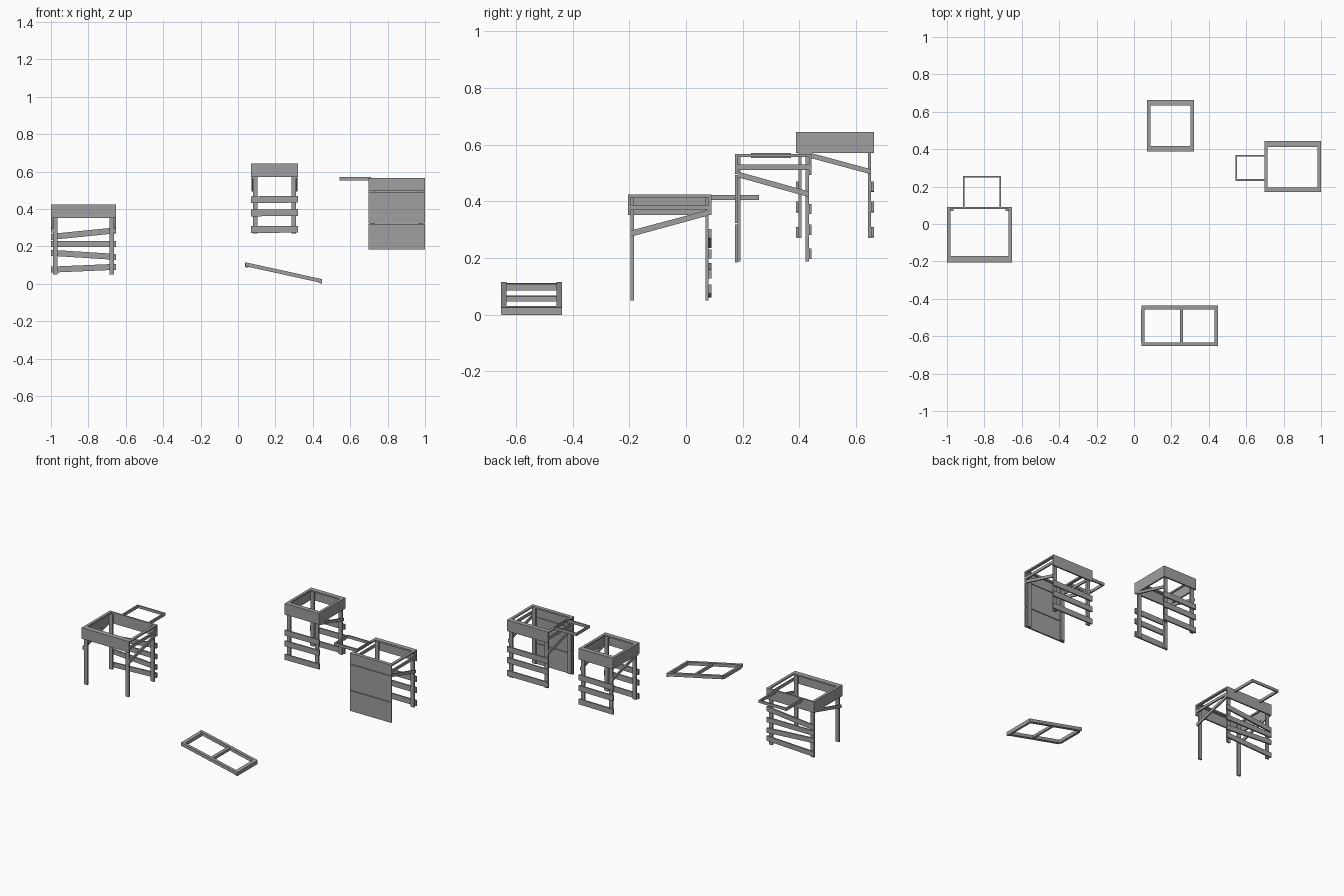
import bpy
import math
from mathutils import Vector

cube = bpy.data.objects.get("Cube")
if cube:
    bpy.data.objects.remove(cube, do_unlink=True)

grey = bpy.data.materials.new("weathered_grey")
grey.use_nodes = True
grey.diffuse_color = (0.35, 0.35, 0.35, 1)
grey.node_tree.nodes["Principled BSDF"].inputs["Base Color"].default_value = (0.35, 0.35, 0.35, 1)

CORNERS = [(0, 0), (1, 0), (1, 1), (0, 1)]


def finish(name, verts, faces):
    mesh = bpy.data.meshes.new(name)
    mesh.from_pydata(verts, [], faces)
    mesh.materials.append(grey)
    obj = bpy.data.objects.new(name, mesh)
    bpy.context.collection.objects.link(obj)


def board(name, x, y, z, z_end=None, along="x"):
    """Box from ranges; z_end gives the height range at the far end of a sloping board."""
    z_end = z_end or z
    verts = []
    for level in (0, 1):
        for i, j in CORNERS:
            far = i if along == "x" else j
            verts.append((x[i], y[j], (z_end if far else z)[level]))
    faces = [(3, 2, 1, 0), (4, 5, 6, 7)]
    faces += [(k, (k + 1) % 4, (k + 1) % 4 + 4, k + 4) for k in range(4)]
    finish(name, verts, faces)


def frame(name, x, y, z, side, front, back):
    """Flat rectangular frame made of four bars."""
    inner = (y[0] + front, y[1] - back)
    board(name + "_front_bar", x, (y[0], inner[0]), z)
    if back:
        board(name + "_back_bar", x, (inner[1], y[1]), z)
    board(name + "_right_bar", (x[0], x[0] + side), inner, z)
    board(name + "_left_bar", (x[1] - side, x[1]), inner, z)


def tower(name, x, y, base, top, front_bar, back_bar, panels, front_z, back_z, rails):
    """Legs, rim, apron panels and side braces shared by the three towers."""
    t = 0.01
    slab = (top - t, top)
    apron = (top - 0.073, top - t)
    frame(name + "_rim", x, y, slab, 0.018, front_bar, back_bar)
    # legs
    for side, lx in (("right", (x[0] + t, x[0] + 0.035)), ("left", (x[1] - 0.035, x[1] - t))):
        board(f"{name}_{side}_front_leg", lx, (y[0] + t, y[0] + 0.021), (base, slab[0]))
        board(f"{name}_{side}_back_leg", lx, (y[1] - 0.021, y[1] - t), (base, slab[0]))
    # apron panels
    if "front" in panels:
        board(name + "_front_panel", x, (y[0], y[0] + t), apron)
    if "back" in panels:
        board(name + "_back_panel", x, (y[1] - t, y[1]), apron)
    inside = (y[0] + t, y[1] - t)
    for side, px, bx in (("right", (x[0], x[0] + t), (x[0] + 0.001, x[0] + t)),
                         ("left", (x[1] - t, x[1]), (x[1] - t, x[1] - 0.001))):
        if side in panels:
            board(f"{name}_{side}_panel", px, inside, apron)
        if side in rails:
            board(f"{name}_{side}_rail", bx, inside, (top - 0.055, top - 0.037))
        board(f"{name}_{side}_brace", bx, inside, front_z, back_z, "y")


# open tower with uneven slats
AX, AY = (-1.0, -0.652), (-0.205, 0.09)
tower("wide_tower", AX, AY, 0.05, 0.424, 0.034, 0.01, ("front", "back", "right"),
      (0.275, 0.297), (0.35, 0.37), ("left",))
for n, (a, b) in enumerate([(0.06, 0.075), (0.15, 0.128), (0.198, 0.198), (0.235, 0.27)]):
    board(f"wide_tower_slat_{n + 1}", AX, (0.08, 0.09), (a, a + 0.032), (b, b + 0.032))
frame("wide_tower_ledge", (-0.915, -0.71), (0.08, 0.257), (0.405, 0.423), 0.01, 0.008, 0.008)

# tall tower with slats on front and back
CX, CY = (0.07, 0.32), (0.387, 0.663)
tower("tall_tower", CX, CY, 0.27, 0.644, 0.03, 0.03, ("front", "back", "right", "left"),
      (0.564, 0.582), (0.495, 0.513), ())
for n, a in enumerate((0.272, 0.361, 0.432)):
    for end, sy in (("front", (CY[0], CY[0] + 0.01)), ("back", (CY[1] - 0.01, CY[1]))):
        board(f"tall_tower_{end}_slat_{n + 1}", CX, sy, (a, a + 0.036), (a + 0.002, a + 0.038))

# boarded tower with closed front
DX, DY = (0.697, 1.0), (0.172, 0.443)
tower("boarded_tower", DX, DY, 0.188, 0.566, 0.024, 0.03, ("back",),
      (0.485, 0.505), (0.415, 0.435), ("right", "left"))
for n, (a, b) in enumerate([(0.185, 0.319), (0.323, 0.492), (0.496, 0.556)]):
    board(f"boarded_tower_front_board_{n + 1}", DX, (DY[0], DY[0] + 0.01), (a, b))
for n, a in enumerate((0.197, 0.282, 0.355)):
    board(f"boarded_tower_slat_{n + 1}", DX, (DY[1] - 0.01, DY[1]), (a, a + 0.036))
frame("boarded_tower_ledge", (0.542, 0.71), (0.23, 0.37), (0.553, 0.571), 0.008, 0.01, 0.01)

# bent ramp frame lying on the ground
for side, ry in (("front", -0.653), ("back", -0.457)):
    sy = (ry, ry + 0.02)
    board(f"ramp_{side}_upper_rail", (0.04, 0.26), sy, (0.094, 0.115), (0.046, 0.067))
    board(f"ramp_{side}_lower_rail", (0.26, 0.45), sy, (0.046, 0.067), (0.004, 0.025))
across = (-0.633, -0.457)
board("ramp_top_bar", (0.037, 0.057), across, (0.09, 0.112), (0.086, 0.108))
board("ramp_middle_bar", (0.245, 0.262), across, (0.05, 0.068), (0.046, 0.064))
board("ramp_bottom_bar", (0.43, 0.45), (-0.65, -0.437), (0.006, 0.03), (0.0, 0.025))
